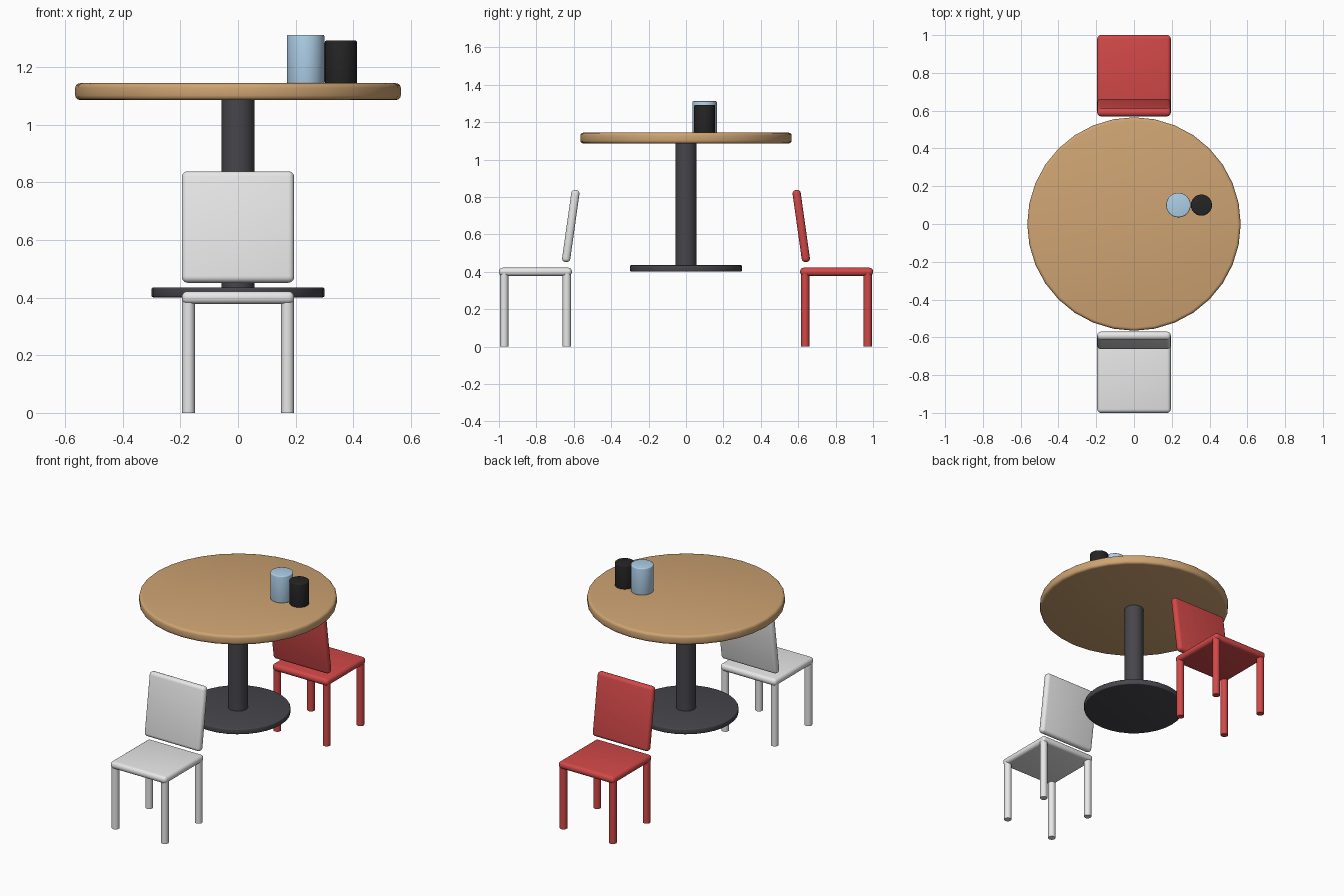
import bpy
import math

cube = bpy.data.objects.get("Cube")
if cube:
    bpy.data.objects.remove(cube, do_unlink=True)


def material(name, rgb):
    mat = bpy.data.materials.new(name)
    mat.use_nodes = True
    mat.diffuse_color = (*rgb, 1)
    bsdf = next(n for n in mat.node_tree.nodes if n.type == 'BSDF_PRINCIPLED')
    bsdf.inputs["Base Color"].default_value = (*rgb, 1)
    return mat


wood = material("light wood", (0.62, 0.37, 0.17))
metal = material("dark metal", (0.062, 0.06, 0.07))
white = material("white", (0.8, 0.8, 0.8))
red = material("red", (0.65, 0.065, 0.065))
blue = material("pale blue", (0.42, 0.62, 0.8))
black = material("black", (0.018, 0.018, 0.018))


def finish(name, mat, bevel, segments):
    """Name and colour the active object, round its edges and smooth it."""
    obj = bpy.context.object
    obj.name = name
    obj.data.materials.append(mat)
    if bevel:
        mod = obj.modifiers.new("rounded edges", 'BEVEL')
        mod.width = bevel
        mod.segments = segments
        mod.limit_method = 'ANGLE'
        mod.angle_limit = math.radians(40)
        bpy.ops.object.modifier_apply(modifier=mod.name)
    bpy.ops.object.shade_smooth_by_angle(angle=math.radians(35))
    return obj


def cylinder(name, mat, x, y, bottom, top, radius, bevel=0, segments=3, sides=32):
    bpy.ops.mesh.primitive_cylinder_add(
        vertices=sides, radius=radius, depth=top - bottom,
        location=(x, y, (bottom + top) / 2))
    return finish(name, mat, bevel, segments)


def box(name, mat, size, location, bevel, tilt=0):
    bpy.ops.mesh.primitive_cube_add(size=1, location=location)
    obj = bpy.context.object
    obj.scale = size
    bpy.ops.object.transform_apply(location=False, rotation=False, scale=True)
    obj.rotation_euler.x = tilt
    return finish(name, mat, bevel, 4)


def chair(prefix, mat, side):
    """side is -1 for the front chair and 1 for the back chair."""
    box(prefix + "_seat", mat, (0.39, 0.39, 0.044), (0, side * 0.805, 0.4), 0.02)
    box(prefix + "_backrest", mat, (0.39, 0.044, 0.39),
        (0, side * 0.616, 0.645), 0.02, side * math.radians(8))
    for x, x_name in ((0.172, "left"), (-0.172, "right")):
        for y, y_name in ((0.972, "outer"), (0.637, "inner")):
            cylinder(f"{prefix}_{x_name}_{y_name}_leg", mat,
                     x, side * y, 0, 0.4, 0.022)


# Table
cylinder("tabletop", wood, 0, 0, 1.086, 1.144, 0.565, bevel=0.016)
cylinder("table_pedestal", metal, 0, 0, 0.41, 1.1, 0.057)
cylinder("table_base", metal, 0, 0, 0.401, 0.435, 0.3, bevel=0.006)

# Cups
cylinder("blue_cup", blue, 0.235, 0.1, 1.142, 1.312, 0.065, bevel=0.006)
cylinder("black_cup", black, 0.357, 0.1, 1.142, 1.292, 0.056, bevel=0.006)

# Chairs
chair("white_chair", white, -1)
chair("red_chair", red, 1)
